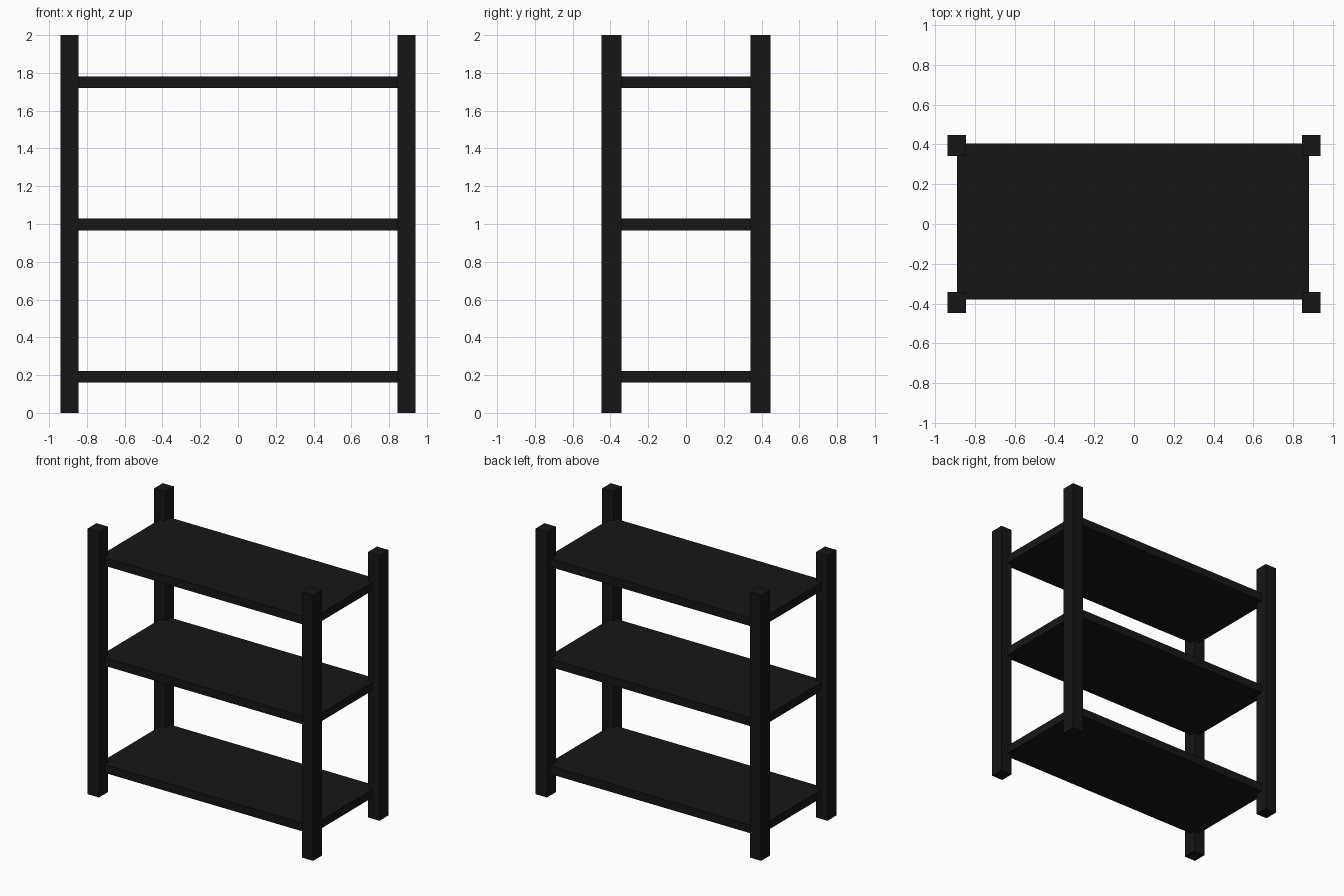
import bpy

if "Cube" in bpy.data.objects:
    bpy.data.objects.remove(bpy.data.objects["Cube"])

black = bpy.data.materials.new("black_finish")
black.diffuse_color = (0.008, 0.008, 0.008, 1)
black.use_nodes = True
black.node_tree.nodes["Principled BSDF"].inputs["Base Color"].default_value = black.diffuse_color


def box(name, x, y, z):
    """Box from (min, max) ranges on each axis."""
    bpy.ops.mesh.primitive_cube_add(size=1, location=[sum(r) / 2 for r in (x, y, z)])
    ob = bpy.context.object
    ob.name = name
    ob.scale = [r[1] - r[0] for r in (x, y, z)]
    bpy.ops.object.transform_apply(location=False, rotation=False, scale=True)
    ob.data.materials.append(black)
    return ob


# Four corner posts
for sx, side in ((-1, "left"), (1, "right")):
    for sy, end in ((-1, "front"), (1, "back")):
        box(f"{end}_{side}_post",
            sorted((sx * 0.845, sx * 0.939)),
            sorted((sy * 0.342, sy * 0.447)),
            (0, 2))

# Three shelf boards, let into the posts
for name, z in (("lower", 0.191), ("middle", 0.997), ("upper", 1.75)):
    box(f"{name}_shelf", (-0.889, 0.881), (-0.38, 0.405), (z - 0.031, z + 0.031))
